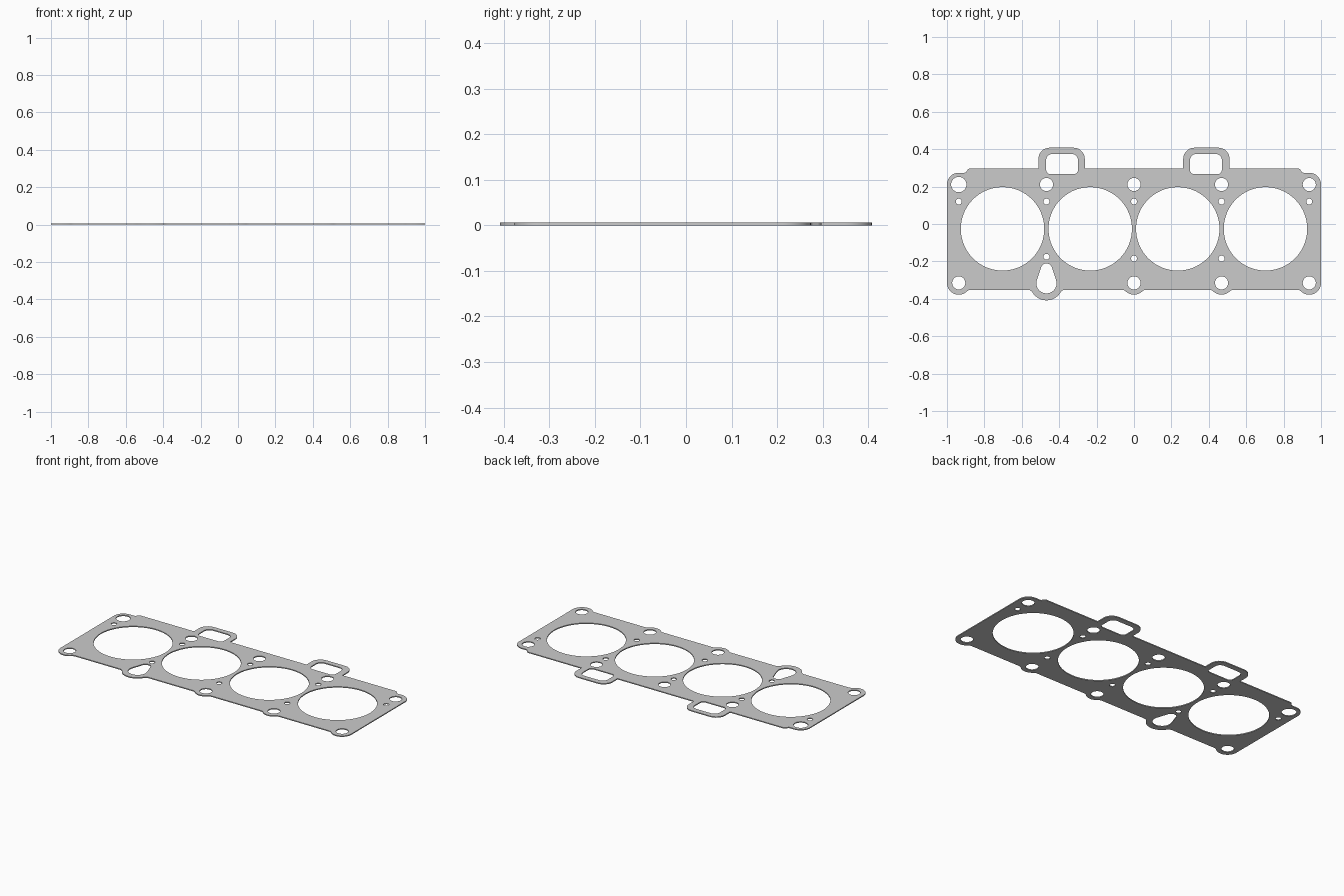
import bpy, bmesh
from math import sin, cos, pi, sqrt, atan2, radians
from mathutils import Vector

if "Cube" in bpy.data.objects:
    bpy.data.objects.remove(bpy.data.objects["Cube"])

T = 0.006                                   # plate thickness
BOLT_X = (-0.937, -0.468, 0.0, 0.468, 0.937)
TOP_Y, LOW_Y, EDGE = 0.211, -0.315, -0.352


def arc(cx, cy, r, a0, a1, n=16):
    return [(cx + r * cos(a0 + (a1 - a0) * i / n), cy + r * sin(a0 + (a1 - a0) * i / n))
            for i in range(n + 1)]


def circle(cx, cy, r, n=48):
    return arc(cx, cy, r, 0, 2 * pi, n)[:-1]


def rounded(corners, closed=True, n=8):
    """Polygon of (x, y, radius) corners turned into rounded points."""
    out = []
    for i, (x, y, r) in enumerate(corners):
        if r == 0:
            out.append((x, y))
            continue
        p = Vector((x, y))
        a = (Vector(corners[i - 1][:2]) - p).normalized()
        b = (Vector(corners[(i + 1) % len(corners)][:2]) - p).normalized()
        half = a.angle(b) / 2
        c = p + (a + b).normalized() * (r / sin(half))
        s, e = p + a * (r * cos(half) / sin(half)) - c, p + b * (r * cos(half) / sin(half)) - c
        a0 = atan2(s.y, s.x)
        d = (atan2(e.y, e.x) - a0 + pi) % (2 * pi) - pi
        out += arc(c.x, c.y, r, a0, a0 + d, n)
    return out


def boss(cx, cy, R, left=True, right=True, f=0.03):
    """Round ear under the lower edge, filleted into it."""
    h = cy - EDGE + f
    dx = sqrt((R + f) ** 2 - h * h)
    t = atan2(h, dx)
    pts = []
    if left:
        pts += arc(cx - dx, EDGE - f, f, pi / 2, t, 6)[:-1]
    pts += arc(cx, cy, R, pi + t if left else pi, 2 * pi - t if right else 2 * pi, 24)
    if right:
        pts += arc(cx + dx, EDGE - f, f, pi - t, pi / 2, 6)[1:]
    return pts


# Outer outline, counter-clockwise from the lower left corner
outline = boss(-0.937, LOW_Y, 0.063, left=False)
outline += boss(-0.468, -0.320, 0.088)
outline += boss(0, LOW_Y, 0.063) + boss(0.468, LOW_Y, 0.063)
outline += boss(0.937, LOW_Y, 0.063, right=False)
outline += arc(0.937, TOP_Y, 0.063, 0, pi / 2)
half_top = [(0.90, 0.274, 0.012), (0.885, 0.297, 0.018),
            (0.511, 0.297, 0), (0.511, 0.408, 0.06), (0.263, 0.408, 0.06), (0.263, 0.297, 0)]
full_top = half_top + [(-x, y, r) for x, y, r in reversed(half_top)]
ends = [(0.937, 0.274, 0)], [(-0.937, 0.274, 0)]
outline += rounded(ends[0] + full_top + ends[1])[1:-1]
outline += arc(-0.937, TOP_Y, 0.063, pi / 2, pi)

# Cylinder bores, bolt holes and small coolant holes
holes = [circle(x, -0.026, 0.223, 96) for x in (-0.703, -0.234, 0.234, 0.703)]
for i, x in enumerate(BOLT_X):
    holes.append(circle(x, TOP_Y, 0.041 if i == 0 else 0.035))
    holes.append(circle(x, 0.120, 0.016, 24))
    if i != 1:
        holes.append(circle(x, LOW_Y, 0.035))
holes += [circle(x, y, 0.016, 24) for x, y in ((-0.468, -0.175), (0, -0.185), (0.468, -0.185))]

# Windows in the two tabs
for s in (-1, 1):
    a, b = sorted((s * 0.299, s * 0.470))
    holes.append(rounded([(a, 0.266, 0.025), (b, 0.266, 0.025), (b, 0.375, 0.035), (a, 0.375, 0.035)]))

# Teardrop hole
r1, r2, y1, y2 = 0.054, 0.030, -0.317, -0.241
tilt = atan2(r1 - r2, sqrt((y2 - y1) ** 2 - (r1 - r2) ** 2))
holes.append(arc(-0.468, y1, r1, -pi - tilt, tilt, 32) + arc(-0.468, y2, r2, tilt, pi - tilt, 20))

# Filled, extruded plate
curve = bpy.data.curves.new("gasket_plate", 'CURVE')
curve.dimensions, curve.fill_mode, curve.extrude = '2D', 'BOTH', T / 2
for pts in [outline] + holes:
    sp = curve.splines.new('POLY')
    sp.points.add(len(pts) - 1)
    for p, (x, y) in zip(sp.points, pts):
        p.co = (x, y, 0, 1)
    sp.use_cyclic_u = True
plate = bpy.data.objects.new("gasket_plate", curve)
bpy.context.collection.objects.link(plate)
bpy.context.view_layer.objects.active = plate
plate.select_set(True)
bpy.ops.object.convert(target='MESH')
plate = bpy.context.object
bm = bmesh.new()
bm.from_mesh(plate.data)
bmesh.ops.translate(bm, verts=bm.verts, vec=(0, 0, T / 2))
bmesh.ops.remove_doubles(bm, verts=bm.verts, dist=0.0002)
bmesh.ops.recalc_face_normals(bm, faces=bm.faces)
bm.to_mesh(plate.data)
bm.free()
bpy.ops.object.shade_smooth_by_angle(angle=radians(30))
